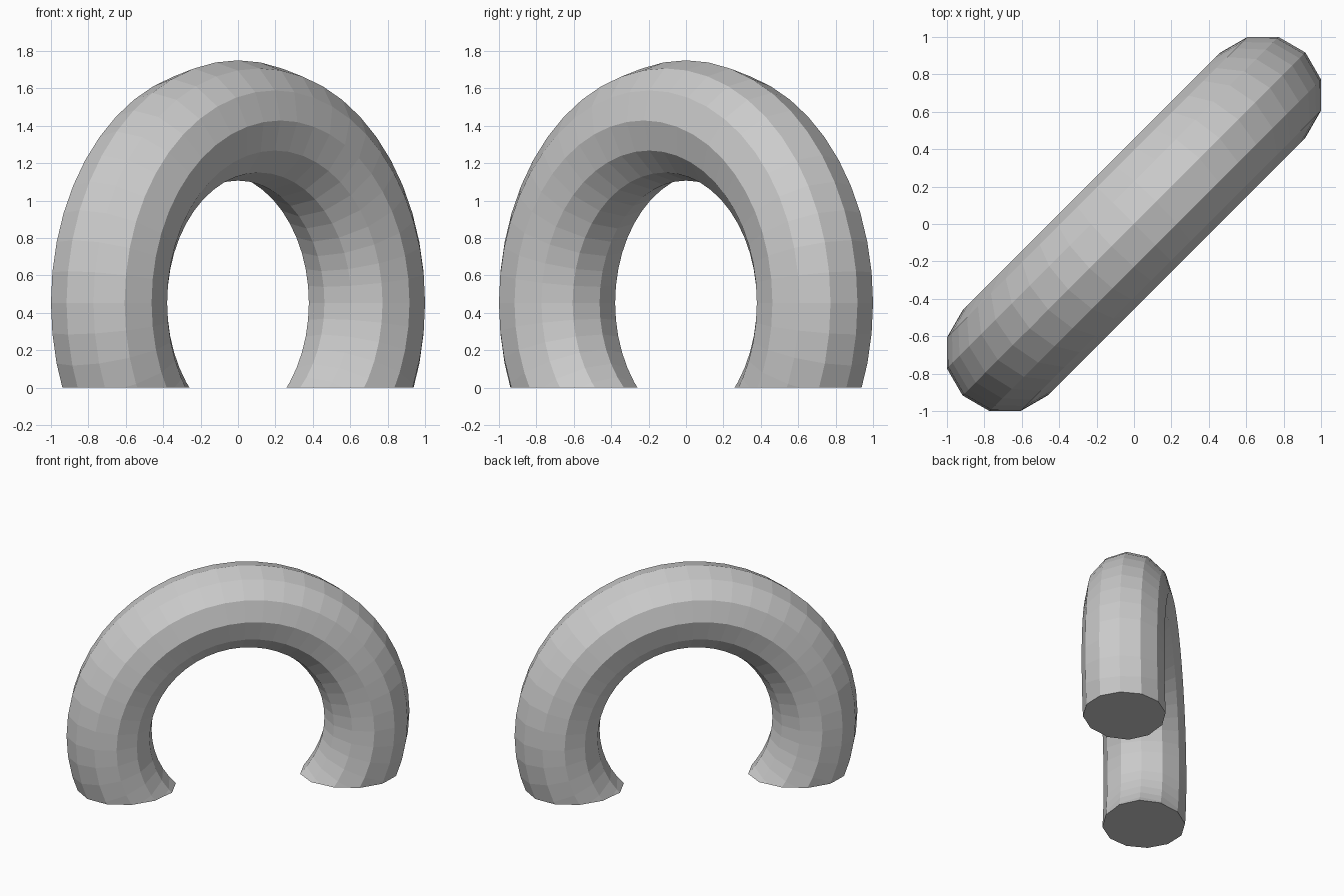
import bpy, bmesh
from math import radians
from mathutils import Matrix

if "Cube" in bpy.data.objects:
    bpy.data.objects.remove(bpy.data.objects["Cube"])

MAJOR, MINOR, CENTRE_Z = 0.975, 0.3215, 0.4535

# Full low-poly ring
bpy.ops.mesh.primitive_torus_add(major_radius=MAJOR, minor_radius=MINOR,
                                 major_segments=48, minor_segments=12)
ring = bpy.context.object
ring.name = "ring_arch"

bm = bmesh.new()
bm.from_mesh(ring.data)

# Stand the ring upright and turn it diagonally
bm.transform(Matrix.Translation((0, 0, CENTRE_Z))
             @ Matrix.Rotation(radians(45), 4, 'Z')
             @ Matrix.Rotation(radians(90), 4, 'X'))

# Slice it off at the ground and cap both feet
bmesh.ops.bisect_plane(bm, geom=bm.verts[:] + bm.edges[:] + bm.faces[:],
                       plane_co=(0, 0, 0), plane_no=(0, 0, 1), clear_inner=True)
bmesh.ops.holes_fill(bm, edges=[e for e in bm.edges if e.is_boundary], sides=0)
bmesh.ops.recalc_face_normals(bm, faces=bm.faces[:])
for f in bm.faces:
    f.smooth = False
bm.to_mesh(ring.data)
bm.free()
